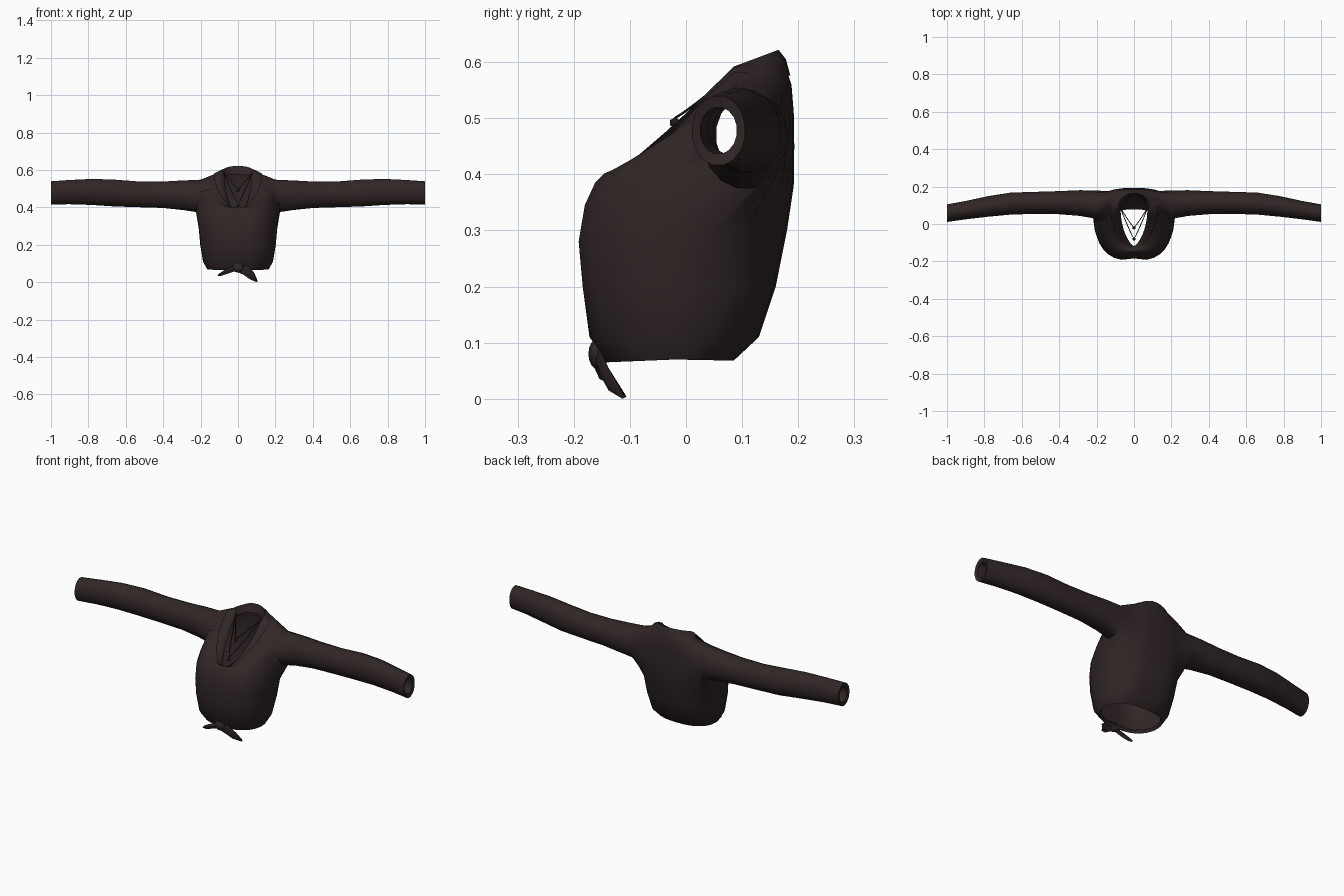
import bpy, bmesh
from math import sin, cos, pi, atan2, exp
from mathutils import Vector

cube = bpy.data.objects.get("Cube")
if cube:
    bpy.data.objects.remove(cube)


def material(name, rgb):
    m = bpy.data.materials.new(name)
    m.use_nodes = True
    m.diffuse_color = (*rgb, 1)
    m.node_tree.nodes["Principled BSDF"].inputs["Base Color"].default_value = (*rgb, 1)
    return m


CLOTH = material("dark brown cloth", (0.030, 0.019, 0.019))
CORD = material("near black cord", (0.012, 0.010, 0.010))
N = 32  # columns around the torso


def finish(name, bm, mat, angle=0.9):
    bmesh.ops.recalc_face_normals(bm, faces=bm.faces)
    me = bpy.data.meshes.new(name)
    bm.to_mesh(me)
    bm.free()
    me.materials.append(mat)
    ob = bpy.data.objects.new(name, me)
    bpy.context.collection.objects.link(ob)
    bpy.ops.object.select_all(action='DESELECT')
    ob.select_set(True)
    bpy.context.view_layer.objects.active = ob
    bpy.ops.object.shade_smooth_by_angle(angle=angle)
    return ob


def ring(front, side, back, power, cleft=0.0, lift=0.0):
    """Tilted oval through a front (y, z), side (x, y, z) and back (y, z) point."""
    pts = []
    for k in range(N):
        a = 2 * pi * k / N
        s, c = sin(a), -cos(a)
        end = front if c < 0 else back
        p = power if c < 0 else min(power, 0.9)
        x = side[0] * abs(s) ** p * (1 if s > 0 else -1)
        if k % (N // 2) == 0:
            x = 0
        y = side[1] + (end[0] - side[1]) * abs(c)
        z = side[2] + (end[1] - side[2]) * abs(c)
        if c < 0:
            y += cleft * exp(-(x / 0.04) ** 2)
        pts.append(Vector((x, y, z + lift)))
    return pts


def loft(bm, rings, closed=True):
    rows = [[bm.verts.new(p) for p in r] for r in rings]
    grid = []
    for lo, hi in zip(rows, rows[1:]):
        n = len(lo)
        grid.append([bm.faces.new((lo[k], lo[(k + 1) % n], hi[(k + 1) % n], hi[k]))
                     for k in range(n if closed else n - 1)])
    return rows, grid


# Torso rings from the folded hem up to the open neckline
NECK = ((-0.12, 0.37), (0.085, 0.085, 0.59), (0.165, 0.62), 1.4)
levels = [
    ((-0.13, 0.08), (0.155, -0.02, 0.085), (0.078, 0.085), 0.75),
    ((-0.14, 0.065), (0.165, -0.02, 0.07), (0.085, 0.068), 0.75),
    ((-0.172, 0.11), (0.187, -0.02, 0.11), (0.13, 0.11), 0.72),
    ((-0.188, 0.20), (0.202, -0.01, 0.20), (0.16, 0.20), 0.7, 0.006),
    ((-0.196, 0.28), (0.21, 0.01, 0.29), (0.18, 0.30), 0.7, 0.012),
    ((-0.186, 0.345), (0.222, 0.06, 0.36), (0.192, 0.38), 0.72, 0.018),
    ((-0.168, 0.385), (0.22, 0.09, 0.42), (0.193, 0.45), 0.78, 0.015),
    ((-0.152, 0.40), (0.21, 0.10, 0.49), (0.192, 0.51), 0.85, 0.008),
    ((-0.14, 0.40), (0.195, 0.10, 0.55), (0.188, 0.56), 0.95),
    ((-0.13, 0.39), (0.14, 0.095, 0.568), (0.178, 0.59), 1.15),
    NECK,
]
bm = bmesh.new()
rows, grid = loft(bm, [ring(*lv) for lv in levels])

# Sleeves: open an armhole on each side and run a tube out to a folded cuff
sections = [  # x, centre y, centre z, half depth, half height
    (0.215, 0.105, 0.462, 0.076, 0.088),
    (0.29, 0.112, 0.465, 0.070, 0.081),
    (0.40, 0.114, 0.468, 0.063, 0.072),
    (0.53, 0.113, 0.470, 0.060, 0.070),
    (0.66, 0.109, 0.477, 0.060, 0.073),
    (0.78, 0.094, 0.483, 0.056, 0.071),
    (0.90, 0.074, 0.482, 0.050, 0.066),
    (1.00, 0.058, 0.478, 0.048, 0.063),
    (0.995, 0.058, 0.478, 0.033, 0.042),
    (0.90, 0.074, 0.482, 0.035, 0.045),
]
for sgn in (1, -1):
    first = N // 4 - 1
    cols = range(first, first + 5)
    if sgn < 0:
        cols = [N - 1 - k for k in cols]
    hole = [grid[r][k] for r in (5, 6, 7) for k in cols]
    inside = set(hole)
    rim = {v for f in hole for e in f.edges
           if any(g not in inside for g in e.link_faces) for v in e.verts}
    bmesh.ops.delete(bm, geom=hole, context='FACES')
    _, cy, cz, ry, rz = sections[0]
    mid = sum((v.co for v in rim), Vector()) / len(rim)
    loop = sorted(rim, key=lambda v: atan2(v.co.z - mid.z, v.co.y - mid.y))
    n = len(loop)
    start = atan2(loop[0].co.z - mid.z, loop[0].co.y - mid.y)
    angles = [start + 2 * pi * k / n for k in range(n)]
    for v, a in zip(loop, angles):
        v.co = (sgn * (0.213 - 0.012 * sin(a)), cy + ry * cos(a), cz + rz * sin(a))
    prev = loop
    for x, cy, cz, ry, rz in sections[1:]:
        cur = [bm.verts.new((sgn * x, cy + ry * cos(a), cz + rz * sin(a))) for a in angles]
        for k in range(n):
            j = (k + 1) % n
            bm.faces.new((prev[k], prev[j], cur[j], cur[k]))
        prev = cur
bmesh.ops.delete(bm, geom=[v for v in bm.verts if not v.link_faces], context='VERTS')
finish("shirt_body", bm, CLOTH)

# Collar folded over the neckline, tapering into the lapels
bm = bmesh.new()
loft(bm, [
    ring((-0.118, 0.362), (0.072, 0.082, 0.565), (0.15, 0.575), 1.4),
    ring(*NECK, lift=0.002),
    ring((-0.126, 0.385), (0.105, 0.085, 0.592), (0.178, 0.605), 1.35),
    ring((-0.134, 0.388), (0.128, 0.088, 0.578), (0.186, 0.572), 1.25, lift=0.004),
])
finish("collar", bm, CLOTH)


# Knotted hem: two tapering tails and a knot
def tail(name, path):
    bm = bmesh.new()
    rings = []
    for x, y, z, w in path:
        rings.append([Vector((x + dx * w, y + dy, z + dz * w)) for dx, dy, dz in
                      ((-0.5, 0, -1), (0, -0.007, 0), (0.5, 0, 1), (0, 0.007, 0))])
    rows, _ = loft(bm, rings)
    for end in (rows[0], rows[-1]):
        bm.faces.new(end)
    finish(name, bm, CLOTH)


tail("left_tail", [(-0.01, -0.160, 0.085, 0.022), (0.04, -0.152, 0.062, 0.022),
                   (0.075, -0.138, 0.035, 0.02), (0.103, -0.113, 0.004, 0.004)])
tail("right_tail", [(0.01, -0.160, 0.085, 0.02), (-0.04, -0.160, 0.066, 0.018),
                    (-0.08, -0.154, 0.05, 0.015), (-0.108, -0.146, 0.038, 0.006)])
bm = bmesh.new()
bmesh.ops.create_uvsphere(bm, u_segments=12, v_segments=8, radius=1)
for v in bm.verts:
    v.co = (v.co.x * 0.03, v.co.y * 0.018 - 0.156, v.co.z * 0.028 + 0.08)
finish("hem_knot", bm, CLOTH)

# Two thin necklaces with small pendants
for name, y, z in (("short_necklace", -0.02, 0.50), ("long_necklace", -0.08, 0.42)):
    cu = bpy.data.curves.new(name, 'CURVE')
    cu.dimensions = '3D'
    cu.bevel_depth = 0.0022
    cu.bevel_resolution = 0
    sp = cu.splines.new('POLY')
    pts = [(t * 0.075, y + (0.09 - y) * abs(t) ** 1.1, z + (0.585 - z) * abs(t) ** 1.2)
           for t in [i / 6 for i in range(-6, 7)]]
    sp.points.add(len(pts) - 1)
    for p, co in zip(sp.points, pts):
        p.co = (*co, 1)
    cu.materials.append(CORD)
    bpy.context.collection.objects.link(bpy.data.objects.new(name, cu))
    bm = bmesh.new()
    bmesh.ops.create_icosphere(bm, subdivisions=1, radius=0.01)
    bmesh.ops.translate(bm, verts=bm.verts, vec=(0, y, z - 0.008))
    finish(name + "_pendant", bm, CORD)
